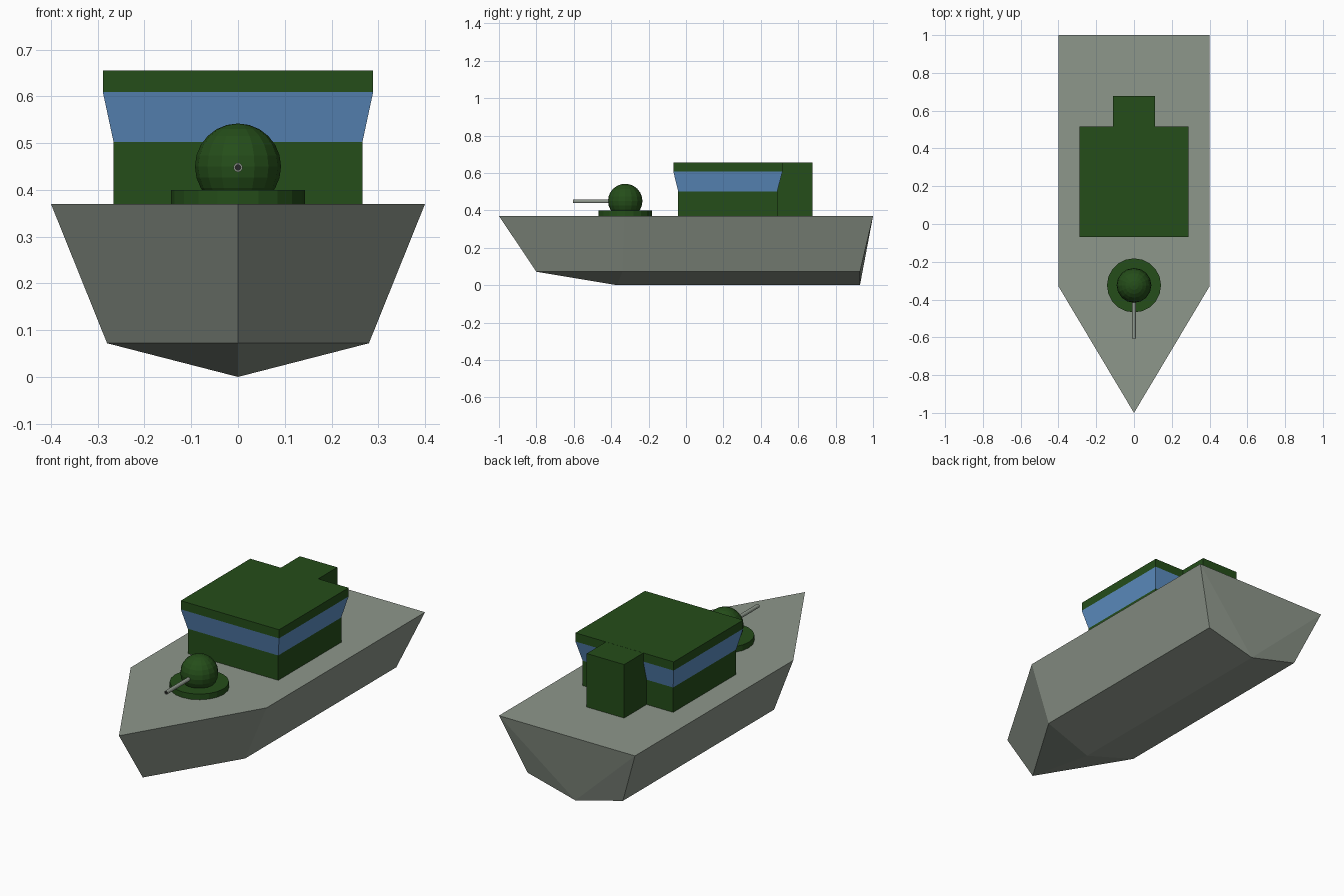
import bpy, bmesh, math
from mathutils import Matrix

if "Cube" in bpy.data.objects:
    bpy.data.objects.remove(bpy.data.objects["Cube"])


def material(name, rgb):
    m = bpy.data.materials.new(name)
    m.diffuse_color = (*rgb, 1)
    m.use_nodes = True
    m.node_tree.nodes["Principled BSDF"].inputs["Base Color"].default_value = m.diffuse_color
    return m


GREY = material("hull_grey", (0.27, 0.31, 0.26))
GREEN = material("dark_green", (0.018, 0.075, 0.01))
BLUE = material("window_blue", (0.11, 0.27, 0.54))
DARK = material("bore_dark", (0.02, 0.02, 0.02))


def finish(name, bm, *mats):
    bmesh.ops.recalc_face_normals(bm, faces=bm.faces)
    mesh = bpy.data.meshes.new(name)
    bm.to_mesh(mesh)
    bm.free()
    for m in mats:
        mesh.materials.append(m)
    ob = bpy.data.objects.new(name, mesh)
    bpy.context.collection.objects.link(ob)
    return ob


def loft(name, rings, mats, bands=None):
    """Skin a stack of equal-length point rings and cap both ends."""
    bm = bmesh.new()
    vs = [[bm.verts.new(p) for p in ring] for ring in rings]
    n = len(vs[0])
    for k, (a, b) in enumerate(zip(vs, vs[1:])):
        for i in range(n):
            j = (i + 1) % n
            f = bm.faces.new((a[i], a[j], b[j], b[i]))
            f.material_index = bands[k] if bands else 0
    bm.faces.new(vs[0])
    f = bm.faces.new(vs[-1])
    f.material_index = bands[-1] if bands else 0
    return finish(name, bm, *mats)


def rect(hx, y0, y1, z):
    return [(-hx, y0, z), (hx, y0, z), (hx, y1, z), (-hx, y1, z)]


# Hull: deck outline, chine outline and a keel line forming a shallow V
def outline(hx, tip, shoulder, stern, z):
    return [(0, tip, z), (hx, shoulder, z), (hx, stern, z),
            (-hx, stern, z), (-hx, shoulder, z)]


bm = bmesh.new()
deck = [bm.verts.new(p) for p in outline(0.40, -1.0, -0.33, 1.0, 0.37)]
chine = [bm.verts.new(p) for p in outline(0.28, -0.80, -0.34, 0.93, 0.072)]
keel_f, keel_b = bm.verts.new((0, -0.37, 0)), bm.verts.new((0, 0.93, 0))
bm.faces.new(deck)
for i in (0, 1, 3, 4):
    j = (i + 1) % 5
    bm.faces.new((deck[i], deck[j], chine[j], chine[i]))
for shoulder, stern in ((1, 2), (4, 3)):
    bm.faces.new((chine[0], chine[shoulder], keel_f))
    bm.faces.new((chine[shoulder], chine[stern], keel_b, keel_f))
    bm.faces.new((deck[stern], chine[stern], keel_b))
bm.faces.new((deck[2], deck[3], keel_b))
finish("hull", bm, GREY)

# Cabin: straight wall, flared window band, roof slab
loft("cabin", [rect(0.266, -0.042, 0.488, 0.37),
               rect(0.266, -0.042, 0.488, 0.502),
               rect(0.289, -0.068, 0.516, 0.609),
               rect(0.289, -0.068, 0.516, 0.655)],
     (GREEN, BLUE), [0, 1, 0])

# Block behind the cabin
loft("rear_block", [rect(0.11, 0.47, 0.677, 0.37),
                    rect(0.11, 0.47, 0.677, 0.6545)], (GREEN,))

# Gun turret: round base and faceted dome
GUN_Y = -0.325
bm = bmesh.new()
bmesh.ops.create_cone(bm, cap_ends=True, segments=20, radius1=0.143, radius2=0.143,
                      depth=0.03, matrix=Matrix.Translation((0, GUN_Y, 0.385)))
finish("turret_base", bm, GREEN)

bm = bmesh.new()
bmesh.ops.create_uvsphere(bm, u_segments=16, v_segments=12, radius=0.092,
                          matrix=Matrix.Translation((0, GUN_Y, 0.45)))
finish("turret_dome", bm, GREEN)


# Barrel: tube with a dark bore at the muzzle
def circle(r, y, n=12):
    return [(r * math.cos(2 * math.pi * i / n), y,
             0.448 + r * math.sin(2 * math.pi * i / n)) for i in range(n)]


loft("gun_barrel", [circle(0.01, -0.36), circle(0.01, -0.605),
                    circle(0.006, -0.605), circle(0.006, -0.58)],
     (GREY, DARK), [0, 0, 1])
